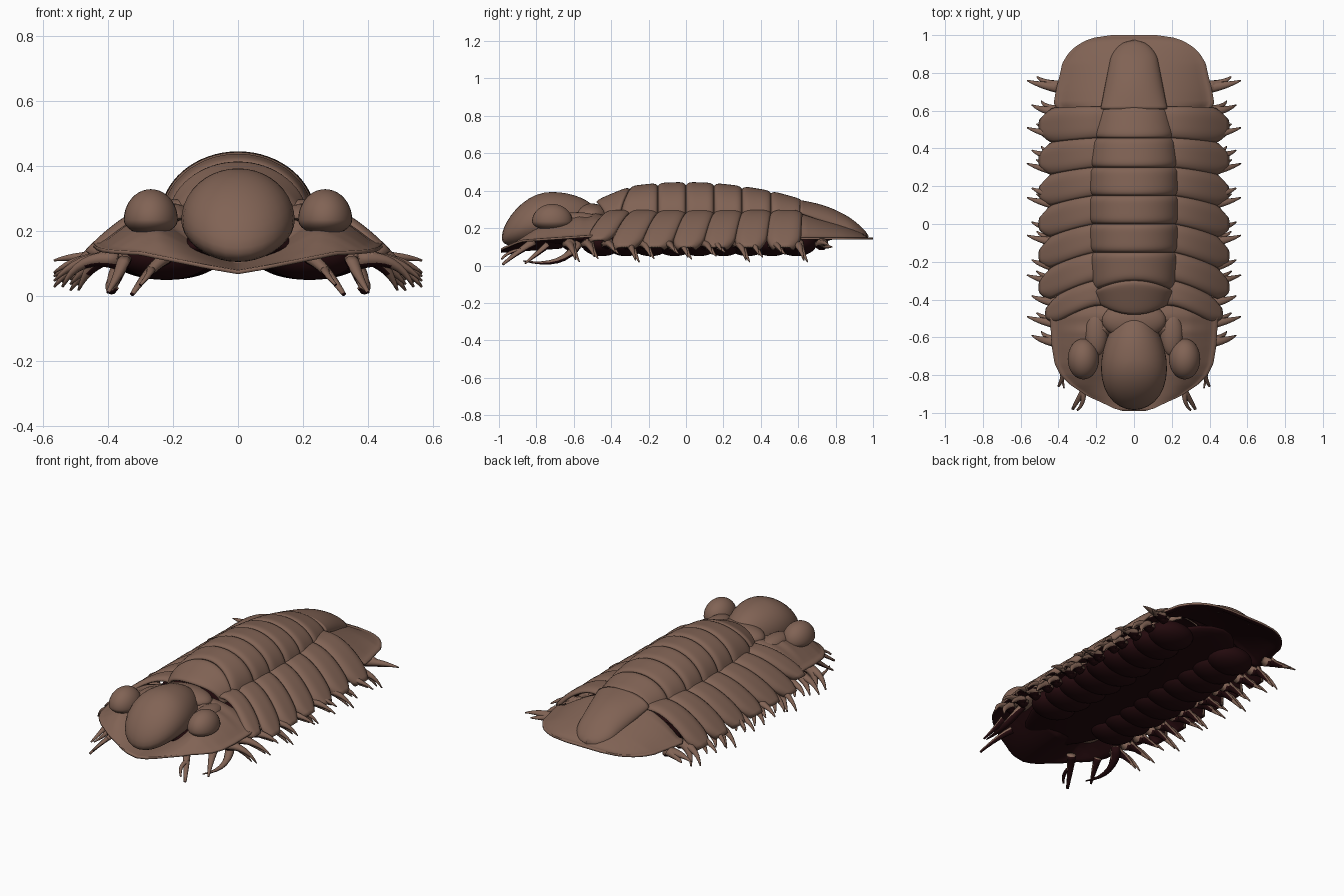
import bpy, bmesh, math, random
from mathutils import Vector

cube = bpy.data.objects.get("Cube")
if cube:
    bpy.data.objects.remove(cube, do_unlink=True)
random.seed(4)


def material(name, rgb):
    m = bpy.data.materials.new(name)
    m.use_nodes = True
    m.diffuse_color = (*rgb, 1)
    m.node_tree.nodes["Principled BSDF"].inputs["Base Color"].default_value = (*rgb, 1)
    return m


BROWN = material("shell brown", (0.22, 0.125, 0.09))
DARK = material("underside maroon", (0.017, 0.003, 0.004))


def finish(name, bm, mats, mirror=False, thick=0.0):
    me = bpy.data.meshes.new(name)
    bm.to_mesh(me)
    bm.free()
    for m in mats:
        me.materials.append(m)
    for p in me.polygons:
        p.use_smooth = True
    ob = bpy.data.objects.new(name, me)
    bpy.context.collection.objects.link(ob)
    if mirror:
        mod = ob.modifiers.new("mirror", "MIRROR")
        mod.use_mirror_merge = False
    if thick:
        mod = ob.modifiers.new("thickness", "SOLIDIFY")
        mod.thickness = thick
        mod.offset = -1
        mod.material_offset = 1
    return ob


def sheet(name, f, nu, nv, mirror=False):
    """Curved plate from f(u, v), u and v in 0..1, dark on its inner side."""
    bm = bmesh.new()
    g = [[bm.verts.new(f(i / nu, j / nv)) for j in range(nv + 1)] for i in range(nu + 1)]
    for i in range(nu):
        for j in range(nv):
            bm.faces.new((g[i][j], g[i + 1][j], g[i + 1][j + 1], g[i][j + 1]))
    return finish(name, bm, (BROWN, DARK), mirror, 0.012)


def blob(name, loc, size, mat=BROWN, mirror=False, below=1.0, pear=0.0, droop=0.0):
    """Ellipsoid with a flattened lower half, a narrower back and a lowered front."""
    bm = bmesh.new()
    bmesh.ops.create_uvsphere(bm, u_segments=32, v_segments=20, radius=1)
    for v in bm.verts:
        x, y, z = v.co
        z *= below if z < 0 else 1
        sag = droop * min(0, y) ** 2
        v.co = Vector((x * size[0] * (1 - pear * y), y * size[1], z * size[2] - sag)) + Vector(loc)
    return finish(name, bm, (mat,), mirror)


def spike(name, a, b, c, r0, r1=0.004, n=8):
    """Tapered limb along a quadratic curve, on both sides, dark below its root."""
    a, b, c = Vector(a), Vector(b), Vector(c)
    bm = bmesh.new()
    rings = []
    for i in range(n + 1):
        t = i / n
        p = a * (1 - t) ** 2 + b * 2 * t * (1 - t) + c * t * t
        d = ((b - a) * (1 - t) + (c - b) * t).normalized()
        s = d.cross(Vector((0, 0.3, 1))).normalized()
        w = s.cross(d)
        r = r0 + (r1 - r0) * t
        rings.append([bm.verts.new(p + (s * math.cos(q) + w * math.sin(q) * 0.8) * r)
                      for q in (k * math.tau / 8 for k in range(8))])
    for p, q in zip(rings, rings[1:]):
        for k in range(8):
            bm.faces.new((p[k], p[k - 1], q[k - 1], q[k]))
    bm.faces.new(rings[0])
    bm.faces.new(rings[-1])
    bmesh.ops.recalc_face_normals(bm, faces=bm.faces)
    for f in bm.faces:
        if f.normal.z < -0.3 and f.calc_center_median().x < 0.46:
            f.material_index = 1
    return finish(name, bm, (BROWN, DARK), mirror=True)


def interp(table, x):
    for (x0, y0), (x1, y1) in zip(table, table[1:]):
        if x <= x1:
            return y0 + (y1 - y0) * max(0, (x - x0) / (x1 - x0))
    return table[-1][1]


def mix(a, b, t):
    return a + (b - a) * t


# Head shield with thin brim
HEAD_W = [(-0.99, 0.06), (-0.975, 0.11), (-0.95, 0.16), (-0.91, 0.25), (-0.85, 0.34),
          (-0.8, 0.39), (-0.74, 0.42), (-0.65, 0.435), (-0.5, 0.445), (-0.45, 0.43),
          (-0.41, 0.39)]
HEAD_H = [(-0.99, 0.0), (-0.9, 0.06), (-0.8, 0.11), (-0.7, 0.14), (-0.57, 0.165),
          (-0.53, 0.15), (-0.48, 0.155), (-0.44, 0.14), (-0.41, 0.10)]


def head(u, v):
    y, s = mix(-0.99, -0.41, v), 2 * u - 1
    x = s * interp(HEAD_W, y)
    rim = 0.08 + 0.05 * min(1, abs(x) / 0.3) + 0.04 * v
    hollow = mix(min(1, abs(x) / 0.25) ** 2, 1, min(1, max(0, (v - 0.55) / 0.2)))
    dome = max(0, 1 - abs(s / 0.95) ** 2.2)
    return x, y, rim + interp(HEAD_H, y) * dome * hollow


sheet("head_shield", head, 48, 40)
blob("head_central_lobe", (0, -0.72, 0.238), (0.172, 0.265, 0.155),
     below=0.8, pear=0.17, droop=0.09)
blob("neck_lobe", (0, -0.51, 0.27), (0.17, 0.1, 0.062), below=0.1)
blob("cheek_ridge", (0.2, -0.58, 0.24), (0.06, 0.12, 0.045), mirror=True, below=0.2)
blob("eye", (0.268, -0.715, 0.235), (0.083, 0.108, 0.094), mirror=True, below=0.5)

# Body rings down the middle and the side plates
EDGE = [-0.48, -0.30, -0.15, 0.0, 0.15, 0.30, 0.455, 0.62]
TOP = [0.35, 0.425, 0.442, 0.447, 0.442, 0.425, 0.40, 0.355]
WIDE = [0.19, 0.22, 0.236, 0.24, 0.24, 0.238, 0.22, 0.18]


def make_ring(i):
    def ring(u, v):
        a = (u - 0.5) * math.pi
        bulge = 0.92 + 0.08 * (1 - (2 * v - 1) ** 6)
        w = mix(WIDE[i], WIDE[i + 1], v) * bulge
        h = mix(TOP[i], TOP[i + 1], v) - 0.24
        bow = 0.05 * math.sin(a) ** 2 * ((1 - 2 * v) if i == 0 else (v - 1) * (i == 1))
        return (w * math.sin(a), mix(EDGE[i], EDGE[i + 1], v) + bow,
                0.24 + h * bulge * math.cos(a))
    sheet("middle_ring_%d" % (i + 1), ring, 32, 14)


def make_plate(i):
    y0, y1 = max(EDGE[i], -0.43), EDGE[i + 1]
    x0 = min(WIDE[i], WIDE[i + 1]) - 0.03
    reach = 0.47 if i == 0 else 0.505

    def plate(u, v):
        e = 2 * v - 1
        taper = 1 - 0.4 * max(0, (u - 0.8) / 0.2) ** 2
        x = mix(x0, reach, u)
        out = max(0, (x - 0.2) / 0.3)
        y = mix(y0, y1, 0.5 + 0.52 * e * taper)
        y -= mix(0.13, 0.01, (y + 0.43) / 1.05) * out ** 1.3
        z = 0.298 - 0.19 * out ** 1.8 - 0.02 * e ** 4
        return x - 0.03 * e ** 4 * u ** 3, y, z
    sheet("side_plate_%d" % (i + 1), plate, 20, 12, mirror=True)


for i in range(7):
    make_ring(i)
    make_plate(i)

# Tail shield with flat rim and tapering central ridge
TAIL_W = [(0.6, 0.40), (0.64, 0.425), (0.7, 0.415), (0.78, 0.395), (0.85, 0.38),
          (0.9, 0.35), (0.94, 0.31), (0.97, 0.26), (0.99, 0.2), (1.0, 0.12)]


def tail(u, v):
    y, s = mix(0.6, 1.0, v), 2 * u - 1
    rise = 0.14 * max(0, 1 - v / 0.93) ** 0.75
    return s * interp(TAIL_W, y), y, 0.15 + rise * max(0, 1 - abs(s / 0.93) ** 2.4)


def tail_ridge(u, v):
    a = (u - 0.5) * math.pi
    end = math.sqrt(max(0, 1 - max(0, (v - 0.7) / 0.3) ** 2))
    w = mix(0.175, 0.105, v) * end + 0.002
    base = mix(0.28, 0.152, v)
    h = (mix(0.35, 0.19, v) + 0.03 * math.sin(v * math.pi) - base) * (0.2 + 0.8 * end)
    return w * math.sin(a), mix(0.61, 0.975, v), base + h * math.cos(a)


sheet("tail_shield", tail, 40, 30)
sheet("tail_ridge", tail_ridge, 24, 24)

# Dark belly with paired lobes
blob("belly", (0, -0.04, 0.15), (0.34, 0.84, 0.06), DARK)
for i in range(9):
    size = 0.17 - 0.008 * abs(i - 4)
    blob("belly_lobe_%d" % (i + 1), (0.22, -0.45 + 0.13 * i, 0.12), (size, 0.11, 0.07),
         DARK, mirror=True)

# Side legs, each with a smaller barb, the last pair raised beneath the tail
for i, y in enumerate((-0.6, -0.5, -0.39, -0.28, -0.2, -0.07, 0.0, 0.13, 0.18,
                       0.31, 0.38, 0.5, 0.62, 0.75)):
    tip = 0.565 if i % 2 else 0.54
    drop = 0.035 + 0.02 * (i % 3) + random.uniform(-0.01, 0.01)
    if y > 0.7:
        drop = 0.11
    spike("side_leg_%d" % (i + 1), (0.37, y - 0.03, 0.11), (0.49, y - 0.02, 0.13),
          (tip, y + 0.01, drop), 0.036)
    spike("side_leg_barb_%d" % (i + 1), (0.4, y - 0.02, 0.12), (0.46, y - 0.01, 0.1),
          (tip - 0.05, y + 0.03, drop - 0.01), 0.034)

# Forked front feelers and curved front legs
spike("front_feeler", (0.22, -0.82, 0.12), (0.27, -0.88, 0.09), (0.325, -0.98, 0.006), 0.028, 0.008)
spike("front_feeler_prong", (0.27, -0.88, 0.08), (0.26, -0.95, 0.08), (0.3, -0.985, 0.035), 0.016, 0.006)
spike("front_leg", (0.35, -0.58, 0.12), (0.42, -0.65, -0.02), (0.37, -0.87, 0.025), 0.032)
spike("front_leg_claw", (0.35, -0.74, 0.11), (0.37, -0.8, 0.06), (0.40, -0.86, 0.012), 0.024, 0.006)
